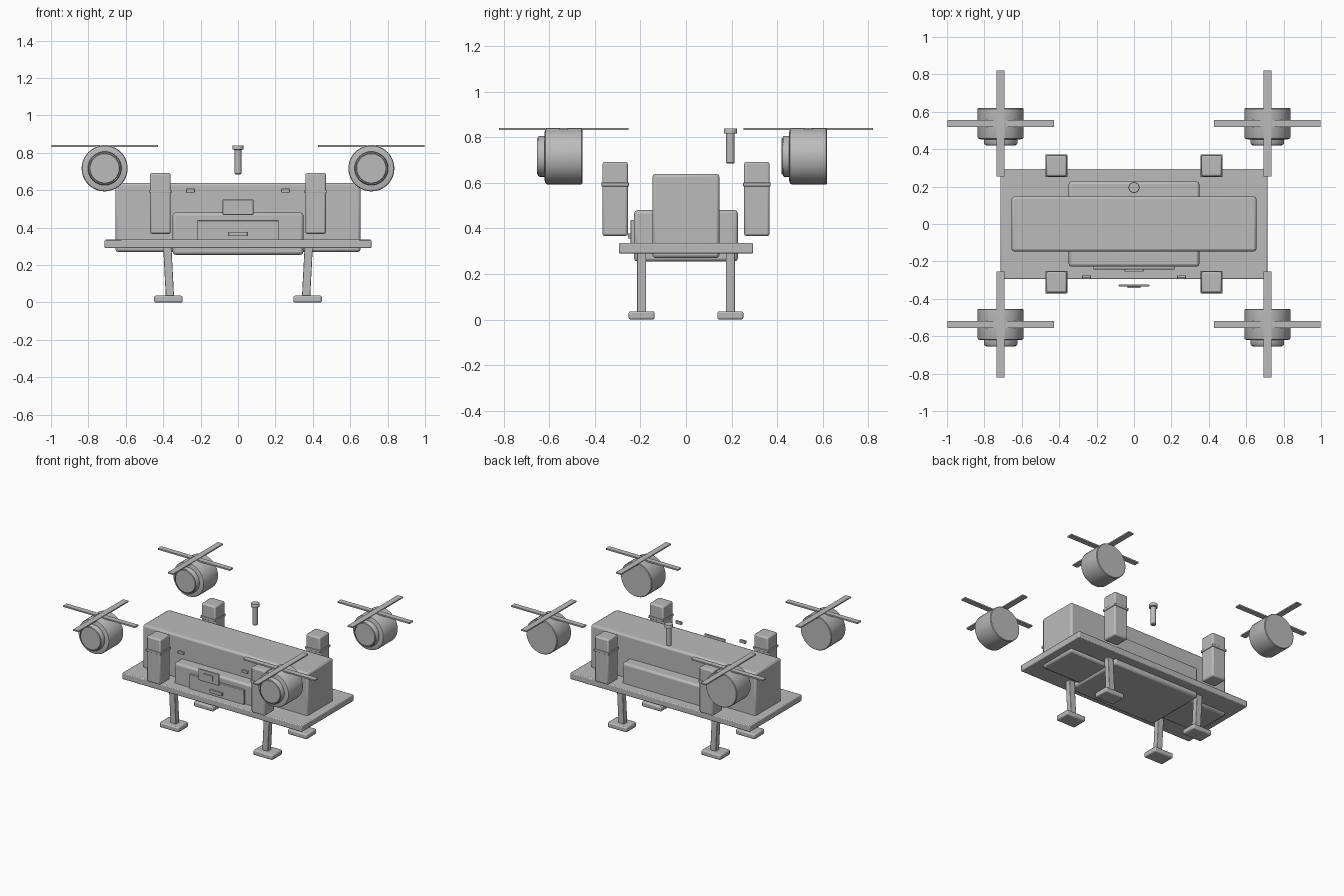
import bpy, bmesh, math
from mathutils import Matrix

if "Cube" in bpy.data.objects:
    bpy.data.objects.remove(bpy.data.objects["Cube"])

grey = bpy.data.materials.new("plain grey")
grey.diffuse_color = (0.5, 0.5, 0.5, 1)
grey.use_nodes = True
grey.node_tree.nodes["Principled BSDF"].inputs["Base Color"].default_value = grey.diffuse_color


def finish(name, bm, bevel=0.0, segments=2):
    mesh = bpy.data.meshes.new(name)
    bm.to_mesh(mesh)
    bm.free()
    mesh.materials.append(grey)
    ob = bpy.data.objects.new(name, mesh)
    bpy.context.collection.objects.link(ob)
    if bevel:
        m = ob.modifiers.new("bevel", 'BEVEL')
        m.width, m.segments, m.limit_method = bevel, segments, 'ANGLE'
    bpy.ops.object.select_all(action='DESELECT')
    bpy.context.view_layer.objects.active = ob
    ob.select_set(True)
    bpy.ops.object.shade_smooth_by_angle(angle=math.radians(35))
    return ob


def box(name, x, y, z, bevel=0.0, lean=0.0):
    """Box from (min, max) ranges; lean shifts the top along x."""
    bm = bmesh.new()
    bmesh.ops.create_cube(bm, size=1)
    for v in bm.verts:
        top = v.co.z > 0
        v.co = [r[0] + (r[1] - r[0]) * (c + 0.5) for r, c in zip((x, y, z), v.co)]
        if top:
            v.co.x += lean
    return finish(name, bm, bevel)


def block(name, cx, cy, hx, hy, z, bevel=0.0, lean=0.0):
    return box(name, (cx - hx, cx + hx), (cy - hy, cy + hy), z, bevel, lean)


def lathe(name, profile, matrix, sides=48):
    """Closed solid spun around local z from (radius, height) pairs."""
    bm = bmesh.new()
    rings = [[bm.verts.new((r * math.cos(2 * math.pi * i / sides),
                            r * math.sin(2 * math.pi * i / sides), h))
              for i in range(sides)] for r, h in profile]
    for a, b in zip(rings, rings[1:]):
        for i in range(sides):
            j = (i + 1) % sides
            bm.faces.new((a[i], a[j], b[j], b[i]))
    bm.faces.new(rings[0][::-1])
    bm.faces.new(rings[-1])
    bm.transform(matrix)
    bmesh.ops.recalc_face_normals(bm, faces=bm.faces)
    return finish(name, bm)


# Hull and deck
block("main_body", 0, 0, 0.655, 0.147, (0.27, 0.64), 0.014)
block("lower_body", 0, 0, 0.349, 0.228, (0.255, 0.48), 0.014)
block("deck_plate", 0, 0, 0.713, 0.295, (0.29, 0.336), 0.006)

# Front details
box("front_panel", (-0.217, 0.217), (-0.243, -0.22), (0.33, 0.438), 0.003)
box("panel_handle", (-0.05, 0.05), (-0.255, -0.24), (0.355, 0.378), 0.002)
box("front_sensor", (-0.082, 0.082), (-0.334, -0.323), (0.468, 0.55), 0.003)
box("sensor_window", (-0.035, 0.035), (-0.341, -0.333), (0.489, 0.528))
for s in (-1, 1):
    block("marker_light", s * 0.254, -0.282, 0.023, 0.007, (0.588, 0.609), 0.002)

# Antenna
lathe("antenna", [(0.014, 0.685), (0.019, 0.69), (0.019, 0.816), (0.029, 0.818),
                  (0.029, 0.837), (0.027, 0.84)], Matrix.Translation((0, 0.195, 0)), 24)

for sx in (-1, 1):
    for sy in (-1, 1):
        # Side pillars with bands
        px, py = sx * 0.415, sy * 0.311
        block("pillar", px, py, 0.055, 0.056, (0.367, 0.692), 0.01)
        block("pillar_band", px, py, 0.059, 0.06, (0.584, 0.602), 0.003)

        # Leaning legs and feet
        block("leg", sx * 0.364, sy * 0.195, 0.022, 0.02, (0.03, 0.3), 0.003, sx * 0.014)
        block("foot", sx * 0.372, sy * 0.195, 0.076, 0.057, (0.0, 0.036), 0.008)

        # Motor pods, all facing forward
        mx, my = sx * 0.713, sy * 0.537
        place = Matrix.Translation((mx, my, 0.717)) @ Matrix.Rotation(math.pi / 2, 4, 'X')
        lathe("motor_pod", [(0.119, -0.083), (0.123, -0.079), (0.123, 0.073),
                            (0.12, 0.08), (0.107, 0.084)], place)
        lathe("motor_ring", [(0.09, 0.08), (0.09, 0.106), (0.086, 0.112),
                             (0.086, 0.105)], place)
        lathe("motor_cap", [(0.081, 0.08), (0.081, 0.114), (0.078, 0.117)], place)

        # Four-bladed rotor
        block("rotor_long_blade", mx, my, 0.021, 0.284, (0.833, 0.842))
        for s in (-1, 1):
            block("rotor_side_blade", mx + s * 0.155, my, 0.13, 0.019, (0.832, 0.842))
